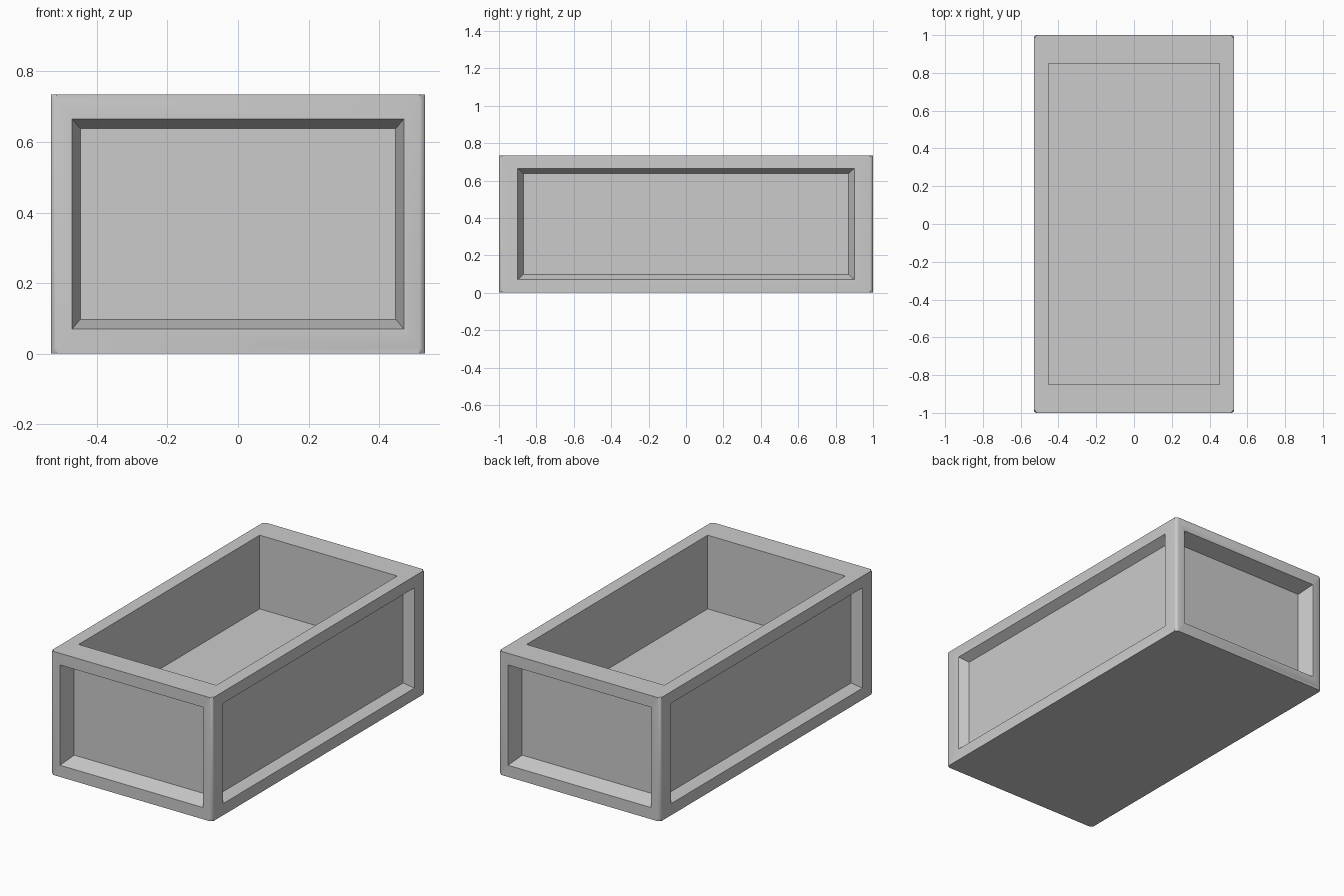
import bpy, bmesh, math
from mathutils import Vector

if "Cube" in bpy.data.objects:
    bpy.data.objects.remove(bpy.data.objects["Cube"])

HX, HY, H = 0.53, 1.0, 0.735
bm = bmesh.new()
bmesh.ops.create_cube(bm, size=1)
for v in bm.verts:
    v.co = Vector((v.co.x * 2 * HX, v.co.y * 2 * HY, (v.co.z + 0.5) * H))


def face_towards(n):
    return next(f for f in bm.faces if f.normal.dot(Vector(n)) > 0.99)


def inset_to(face, half):
    # Inset a face, then fit it to exact half sizes around its own centre
    bmesh.ops.inset_individual(bm, faces=[face], thickness=0.02)
    c = face.calc_center_median()
    for v in face.verts:
        for i in range(3):
            if abs(v.co[i] - c[i]) > 1e-4:
                v.co[i] = c[i] + math.copysign(half[i], v.co[i] - c[i])


def move(face, offset):
    for v in face.verts:
        v.co += Vector(offset)


bm.normal_update()
vertical = [e for e in bm.edges if abs(e.verts[0].co.z - e.verts[1].co.z) > 0.5]
sides = [face_towards(n) for n in ((0, -1, 0), (0, 1, 0), (1, 0, 0), (-1, 0, 0))]
top = face_towards((0, 0, 1))

# Recessed panels with sloped borders on all four sides
for f in sides:
    n = f.normal.copy()
    inset_to(f, (0.47, 0.90, 0.298))
    bmesh.ops.inset_individual(bm, faces=[f], thickness=0.01)
    c = f.calc_center_median()
    for v in f.verts:
        for i, h in enumerate((0.447, 0.87, 0.27)):
            if abs(v.co[i] - c[i]) > 1e-4:
                v.co[i] = c[i] + math.copysign(h, v.co[i] - c[i])
    move(f, -n * (0.1 if abs(n.y) > 0.5 else 0.053))

# Open cavity with straight walls
inset_to(top, (0.453, 0.85, 0))
bmesh.ops.inset_individual(bm, faces=[top], thickness=0.01)
for v in top.verts:
    v.co = Vector((math.copysign(0.453, v.co.x), math.copysign(0.85, v.co.y), 0.297))

# Rounded upright corners
bmesh.ops.bevel(bm, geom=vertical, offset=0.015, segments=3, profile=0.5, affect='EDGES')
bmesh.ops.recalc_face_normals(bm, faces=bm.faces)

mesh = bpy.data.meshes.new("planter_box")
bm.to_mesh(mesh)
bm.free()
box = bpy.data.objects.new("planter_box", mesh)
bpy.context.collection.objects.link(box)
bpy.context.view_layer.objects.active = box
box.select_set(True)
bpy.ops.object.shade_smooth_by_angle(angle=math.radians(35))
